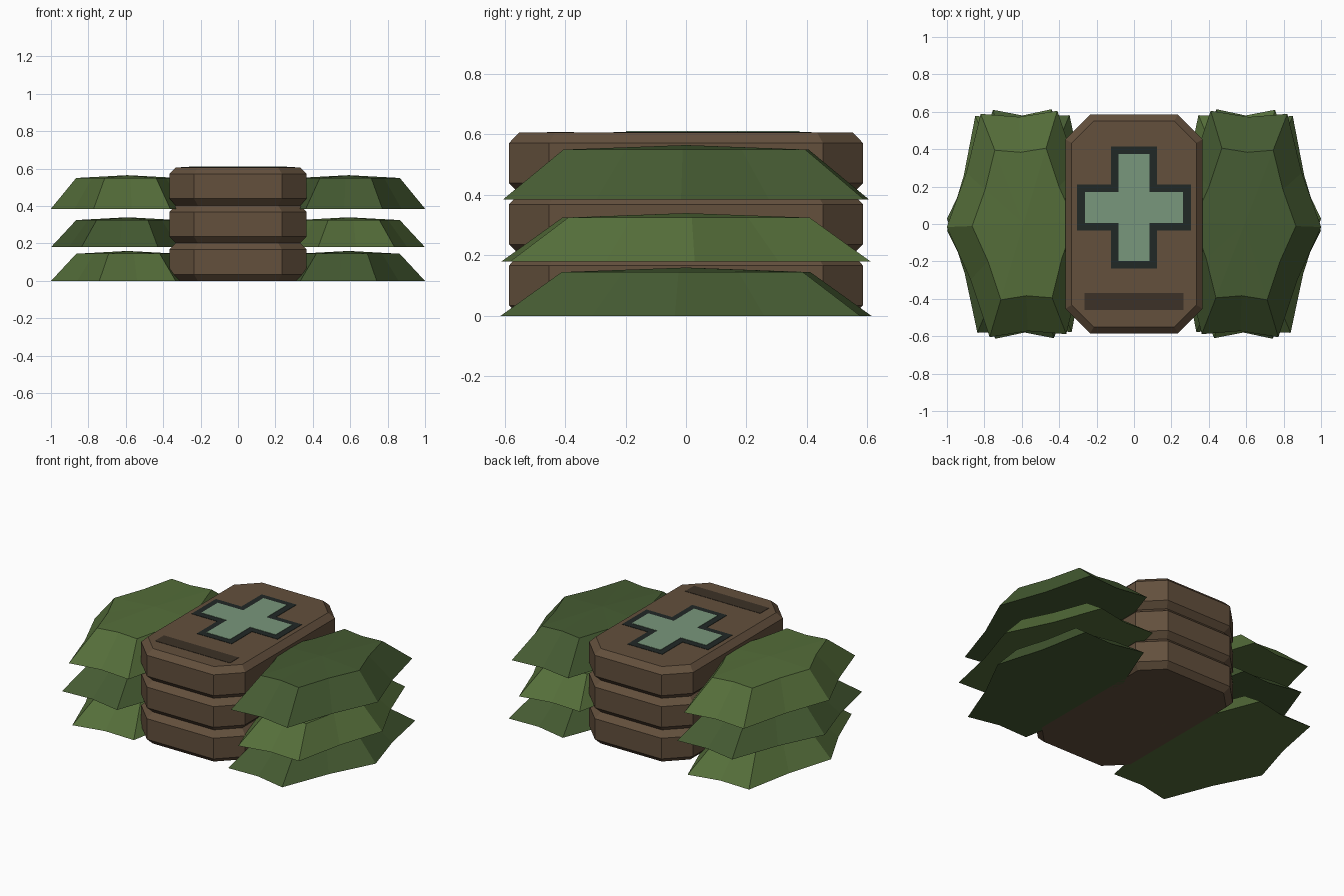
import bpy, bmesh
from math import sin, cos, pi

if "Cube" in bpy.data.objects:
    bpy.data.objects.remove(bpy.data.objects["Cube"])


def material(name, rgb):
    m = bpy.data.materials.new(name)
    m.diffuse_color = (*rgb, 1)
    m.use_nodes = True
    m.node_tree.nodes["Principled BSDF"].inputs["Base Color"].default_value = m.diffuse_color
    return m


BROWN = material("brown", (0.125, 0.08, 0.046))
STRIP = material("dark_brown", (0.045, 0.031, 0.02))
DARK = material("charcoal", (0.015, 0.021, 0.019))
MINT = material("mint", (0.19, 0.31, 0.2))
LEAF = [material("leaf_dark", (0.06, 0.105, 0.032)),
        material("leaf_light", (0.09, 0.155, 0.042))]


def loft(name, rings, mat, apex=None):
    """Closed solid through stacked rings, with an optional peak on top."""
    bm = bmesh.new()
    loops = [[bm.verts.new(p) for p in r] for r in rings]
    n = len(loops[0])
    for a, b in zip(loops, loops[1:]):
        for i in range(n):
            j = (i + 1) % n
            bm.faces.new((a[i], a[j], b[j], b[i]))
    bm.faces.new(loops[0][::-1])
    if apex:
        tip = bm.verts.new(apex)
        for i in range(n):
            bm.faces.new((loops[-1][i], loops[-1][(i + 1) % n], tip))
    else:
        bm.faces.new(loops[-1])
    bmesh.ops.recalc_face_normals(bm, faces=bm.faces)
    me = bpy.data.meshes.new(name)
    bm.to_mesh(me)
    bm.free()
    me.materials.append(mat)
    ob = bpy.data.objects.new(name, me)
    bpy.context.collection.objects.link(ob)
    return ob


def octagon(inset, z):
    x, y, c, k = 0.367 - inset, 0.585 - inset, 0.132, inset * 0.586
    c -= k * 0.7
    return [(x, -y + c, z), (x, y - c, z), (x - c, y, z), (-x + c, y, z),
            (-x, y - c, z), (-x, -y + c, z), (-x + c, -y, z), (x - c, -y, z)]


def slab(name, pts, z0, z1, mat):
    loft(name, [[(x, y, z) for x, y in pts] for z in (z0, z1)], mat)


def cross(ax, ay, t, cy):
    q = [(t, -ay), (t, -t), (ax, -t), (ax, t), (t, t), (t, ay)]
    pts = q + [(-x, -y) for x, y in q]
    return [(x, y + cy) for x, y in pts]


# Stacked case plates with chamfered top and bottom rims
for name, z, h in (("lower", 0, 0.202), ("middle", 0.202, 0.202), ("upper", 0.404, 0.203)):
    loft(name + "_plate", [octagon(0.034, z), octagon(0, z + 0.035),
                           octagon(0, z + h - 0.035), octagon(0.034, z + h)], BROWN)

# Cross emblem and label strip on the lid
slab("cross_border", cross(0.304, 0.327, 0.123, 0.088), 0.6, 0.609, DARK)
slab("cross_inset", cross(0.263, 0.287, 0.083, 0.088), 0.6, 0.611, MINT)
slab("label_strip", [(-0.265, -0.46), (0.265, -0.46), (0.265, -0.37), (-0.265, -0.37)],
     0.6, 0.609, STRIP)


# Leaf clumps: twisted six-tipped frustums with a low peak
def leaf_ring(side, twist, scale, z):
    pts = []
    for i in range(12):
        a = i * pi / 6
        r = scale * (0.83 if i % 2 else 1)
        x, y = 0.41 * r * cos(a), 0.69 * r * sin(a)
        pts.append((side * (0.591 + x * cos(twist) - y * sin(twist)),
                    x * sin(twist) + y * cos(twist), z))
    return pts


LAYERS = (("lower", 0, 0.145, -0.09), ("middle", 0.18, 0.145, 0.07), ("upper", 0.385, 0.165, -0.04))
for side, label in ((1, "right"), (-1, "left")):
    for i, (name, z, h, twist) in enumerate(LAYERS):
        loft(f"{name}_{label}_leaves",
             [leaf_ring(side, twist, 1, z), leaf_ring(side, twist, 0.67, z + h)],
             LEAF[(i + (side < 0)) % 2], (side * 0.591, 0, z + h + 0.015))
